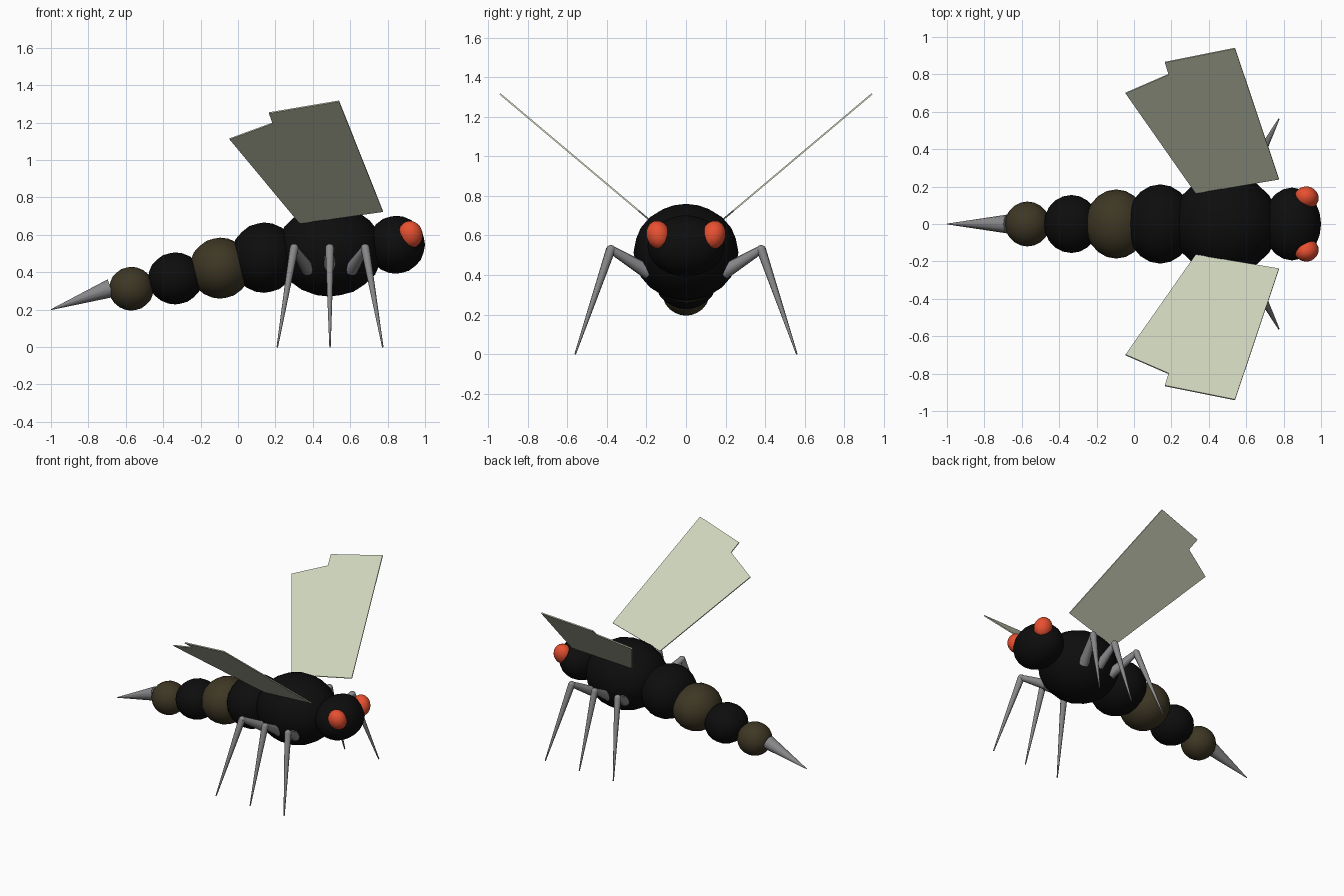
import bpy, bmesh, math
from mathutils import Vector

if "Cube" in bpy.data.objects:
    bpy.data.objects.remove(bpy.data.objects["Cube"])


def material(name, col):
    m = bpy.data.materials.new(name)
    m.diffuse_color = (*col, 1)
    m.use_nodes = True
    m.node_tree.nodes["Principled BSDF"].inputs["Base Color"].default_value = m.diffuse_color
    return m


BLACK = material("black", (0.004, 0.004, 0.004))
BROWN = material("dark brown", (0.048, 0.038, 0.018))
RED = material("red", (0.80, 0.08, 0.03))
GREY = material("grey", (0.25, 0.25, 0.26))
WING = material("pale wing", (0.62, 0.66, 0.50))


def finish(name, bm, mat, smooth=False):
    bmesh.ops.recalc_face_normals(bm, faces=bm.faces)
    me = bpy.data.meshes.new(name)
    bm.to_mesh(me)
    bm.free()
    me.materials.append(mat)
    ob = bpy.data.objects.new(name, me)
    bpy.context.collection.objects.link(ob)
    if smooth:
        bpy.context.view_layer.objects.active = ob
        ob.select_set(True)
        bpy.ops.object.shade_smooth_by_angle(angle=math.radians(40))
        ob.select_set(False)
    return ob


def ball(name, centre, size, mat, rot=(0, 0, 0)):
    bm = bmesh.new()
    bmesh.ops.create_icosphere(bm, subdivisions=3, radius=1)
    ob = finish(name, bm, mat, True)
    ob.location, ob.scale, ob.rotation_euler = centre, size, rot


def spike(name, a, b, ra, rb, mat, sides=10):
    a, b = Vector(a), Vector(b)
    bm = bmesh.new()
    bmesh.ops.create_cone(bm, cap_ends=True, segments=sides, radius1=ra,
                          radius2=rb, depth=(b - a).length)
    ob = finish(name, bm, mat, True)
    ob.location = (a + b) / 2
    ob.rotation_euler = (b - a).to_track_quat('Z', 'Y').to_euler()


# Body segments, head to tail
ball("head", (0.845, 0, 0.547), (0.155, 0.195, 0.155), BLACK)
ball("thorax", (0.49, 0, 0.515), (0.285, 0.265, 0.245), BLACK)
ball("abdomen_front", (0.14, 0, 0.478), (0.18, 0.212, 0.188), BLACK)
ball("abdomen_band", (-0.095, 0, 0.422), (0.165, 0.185, 0.163), BROWN)
ball("abdomen_rear", (-0.335, 0, 0.367), (0.147, 0.155, 0.139), BLACK)
ball("tail_segment", (-0.57, 0, 0.312), (0.12, 0.12, 0.117), BROWN)
spike("stinger", (-0.68, 0, 0.315), (-1, 0, 0.2), 0.05, 0.002, GREY, 12)

# Wing outline: x and distance from the centre line, lying on a tilted plane
OUTLINE = [(0.775, 0.24), (0.54, 0.94), (0.165, 0.865),
           (0.185, 0.80), (-0.045, 0.70), (0.33, 0.165)]

for side, label in ((-1, "right"), (1, "left")):
    # Eyes
    ball(f"eye_{label}", (0.922, side * 0.14, 0.602),
         (0.065, 0.06, 0.074), RED, (-side * 0.25, -0.2, 0))

    # Wings as thin plates
    n = Vector((0, -side * 0.645, 0.764)) * 0.004
    bm = bmesh.new()
    pts = [Vector((x, side * y, 0.523 + 0.843 * y)) for x, y in OUTLINE]
    top = bm.faces.new([bm.verts.new(p + n) for p in pts])
    ext = bmesh.ops.extrude_face_region(bm, geom=[top], use_keep_orig=True)
    for v in ext["geom"]:
        if isinstance(v, bmesh.types.BMVert):
            v.co -= 2 * n
    finish(f"wing_{label}", bm, WING)

    # Legs: upper and lower parts with a knee joint
    for place, off in (("rear", -1), ("middle", 0), ("front", 1)):
        hip = (0.49 + off * 0.115, side * 0.19, 0.415)
        knee = (0.49 + off * 0.19, side * 0.38, 0.53)
        foot = (0.492 + off * 0.282, side * 0.56, 0)
        tag = f"{place}_{label}"
        spike("upper_leg_" + tag, hip, knee, 0.038, 0.02, GREY)
        spike("lower_leg_" + tag, knee, foot, 0.024, 0.004, GREY)
        ball("knee_" + tag, knee, (0.023, 0.023, 0.022), GREY)
